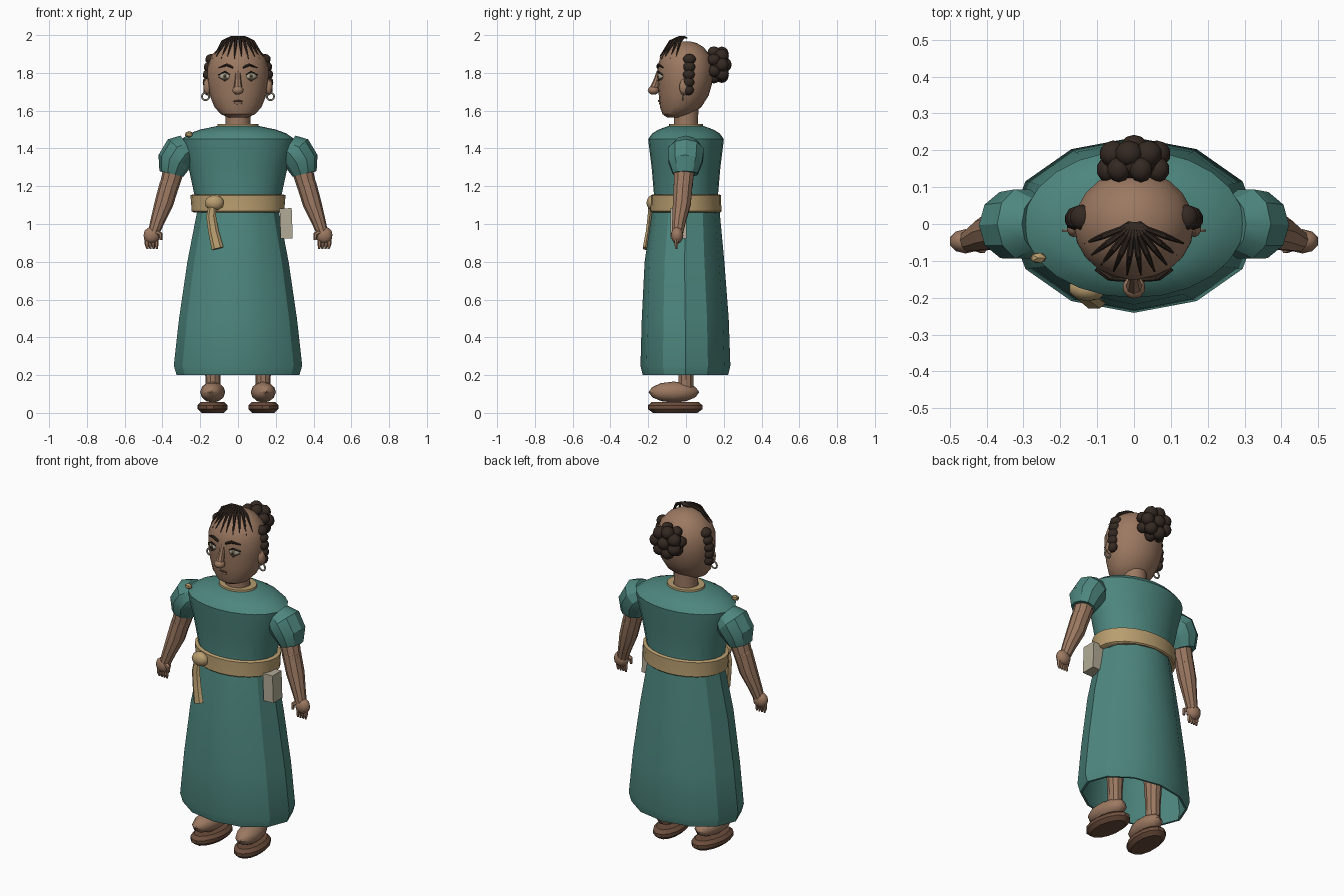
import bpy, bmesh, math
from mathutils import Vector, Matrix

cube = bpy.data.objects.get("Cube")
if cube:
    bpy.data.objects.remove(cube)


def material(name, r, g, b):
    m = bpy.data.materials.new(name)
    m.use_nodes = True
    m.diffuse_color = (r, g, b, 1)
    node = m.node_tree.nodes["Principled BSDF"]
    node.inputs["Base Color"].default_value = (r, g, b, 1)
    node.inputs["Roughness"].default_value = 0.8
    return m


SKIN = material("brown skin", .33, .19, .12)
TEAL = material("teal cloth", .075, .24, .21)
TAN = material("tan sash", .48, .34, .16)
HAIR = material("dark hair", .035, .022, .016)
SOLE = material("sole leather", .15, .075, .045)
CREAM = material("cream", .45, .41, .31)
IRIS = material("olive iris", .11, .10, .06)
LIP = material("dark lip", .15, .065, .05)


def finish(name, bm, mat, smooth=True):
    bmesh.ops.recalc_face_normals(bm, faces=bm.faces[:])
    mesh = bpy.data.meshes.new(name)
    bm.to_mesh(mesh)
    bm.free()
    mesh.materials.append(mat)
    obj = bpy.data.objects.new(name, mesh)
    bpy.context.collection.objects.link(obj)
    if smooth:
        bpy.ops.object.select_all(action='DESELECT')
        obj.select_set(True)
        bpy.context.view_layer.objects.active = obj
        bpy.ops.object.shade_smooth_by_angle(angle=math.radians(32))
    return obj


def skin_rings(name, frames, sides, mat, caps=True):
    """Bridge elliptical rings given as (centre, u axis, v axis)."""
    bm = bmesh.new()
    rings = []
    for c, u, v in frames:
        angles = [math.tau * k / sides for k in range(sides)]
        rings.append([bm.verts.new(c + u * math.cos(a) + v * math.sin(a)) for a in angles])
    for a, b in zip(rings, rings[1:]):
        for k in range(sides):
            j = (k + 1) % sides
            bm.faces.new((a[k], a[j], b[j], b[k]))
    if caps:
        bm.faces.new(rings[0])
        bm.faces.new(rings[-1])
    return finish(name, bm, mat)


def loft(name, rows, sides, mat, x=0, caps=True):
    """Level rings: rows of (z, x radius, y radius, y centre)."""
    frames = [(Vector((x, y, z)), Vector((rx, 0, 0)), Vector((0, ry, 0))) for z, rx, ry, y in rows]
    return skin_rings(name, frames, sides, mat, caps)


def tube(name, pts, radii, sides, mat, ref=(0, 1, 0), flat=1.0):
    """Rings square to a path; flat scales the thickness along ref."""
    pts = [Vector(p) for p in pts]
    frames = []
    for i, p in enumerate(pts):
        t = (pts[min(i + 1, len(pts) - 1)] - pts[max(i - 1, 0)]).normalized()
        u = Vector(ref).cross(t).normalized()
        frames.append((p, u * radii[i], t.cross(u) * radii[i] * flat))
    return skin_rings(name, frames, sides, mat)


def ball(name, centre, radii, mat, detail=2, turn=0):
    bm = bmesh.new()
    bmesh.ops.create_icosphere(bm, subdivisions=detail, radius=1)
    m = Matrix.Translation(centre) @ Matrix.Rotation(turn, 4, 'Z') @ Matrix.Diagonal((*radii, 1))
    bmesh.ops.transform(bm, matrix=m, verts=bm.verts)
    return finish(name, bm, mat)


def box(name, centre, size, mat, tilt=0):
    bm = bmesh.new()
    bmesh.ops.create_cube(bm, size=1)
    m = Matrix.Translation(centre) @ Matrix.Rotation(tilt, 4, 'Y') @ Matrix.Diagonal((*size, 1))
    bmesh.ops.transform(bm, matrix=m, verts=bm.verts)
    return finish(name, bm, mat, False)


# Dress: bodice, skirt with turned hem, neckline
loft("bodice", [(1.06, .215, .17, 0), (1.16, .232, .17, 0), (1.3, .262, .182, 0),
                (1.41, .292, .196, 0), (1.45, .298, .2, 0), (1.48, .255, .178, 0),
                (1.5, .2, .145, 0), (1.52, .105, .09, 0)], 24, TEAL)
loft("skirt", [(1.1, .21, .175, 0), (.8, .268, .211, -.008), (.5, .312, .23, -.004),
               (.25, .34, .238, -.003), (.2, .325, .226, -.003), (.2, .312, .215, -.003),
               (.25, .322, .224, -.003), (.6, .285, .21, -.005)], 12, TEAL, caps=False)
loft("neckline", [(1.512, .11, .092, 0), (1.53, .107, .09, 0), (1.53, .07, .065, 0)],
     20, TAN, caps=False)

# Sash with knot, hanging tail and shoulder pin
loft("sash", [(1.062, .236, .182, 0), (1.068, .246, .188, 0), (1.11, .248, .186, 0),
              (1.152, .252, .186, 0), (1.157, .238, .176, 0)], 24, TAN)
ball("sash_knot", (-.125, -.175, 1.112), (.052, .035, .042), TAN)
tube("sash_tail", [(-.135, -.19, 1.1), (-.142, -.192, 1.04), (-.13, -.2, .96), (-.108, -.215, .87)],
     [.02, .026, .028, .032], 6, TAN, flat=.5)
ball("shoulder_pin", (-.26, -.092, 1.475), (.024, .016, .018), TAN, 1)
box("belt_pouch", (.255, -.04, 1.003), (.064, .085, .16), CREAM, math.radians(-2))

# Neck and head
loft("neck", [(1.48, .07, .067, 0), (1.54, .066, .065, 0), (1.62, .07, .068, 0)], 14, SKIN)
loft("head", [(1.564, .05, .05, -.05), (1.582, .092, .08, -.045), (1.62, .125, .11, -.028),
              (1.68, .149, .132, -.012), (1.76, .163, .147, -.004), (1.83, .162, .149, -.003),
              (1.89, .142, .131, -.002), (1.935, .1, .095, 0), (1.958, .058, .056, 0),
              (1.967, .02, .02, 0)], 20, SKIN)

# Nose and mouth
tube("nose_bridge", [(0, -.14, 1.81), (0, -.155, 1.76), (0, -.172, 1.71)], [.014, .017, .024], 8, SKIN)
ball("nose_tip", (0, -.172, 1.708), (.031, .031, .024), SKIN)
tube("mouth", [(-.04, -.128, 1.648), (0, -.143, 1.652), (.04, -.128, 1.648)],
     [.003, .006, .003], 6, LIP, ref=(0, 0, 1))
ball("lower_lip", (0, -.132, 1.64), (.026, .012, .008), SKIN)

for s, side in ((1, "left"), (-1, "right")):
    # Eyes, lashes and brows
    ball(side + "_eye", (s * .07, -.13, 1.782), (.032, .018, .022), CREAM, turn=s * .4)
    ball(side + "_iris", (s * .068, -.146, 1.782), (.012, .005, .014), IRIS)
    ball(side + "_pupil", (s * .068, -.151, 1.782), (.006, .003, .007), HAIR, 1)
    tube(side + "_lash", [(s * .036, -.141, 1.787), (s * .07, -.148, 1.806), (s * .105, -.124, 1.789)],
         [.003, .005, .003], 6, HAIR, ref=(0, 0, 1))
    tube(side + "_lower_lid", [(s * .038, -.14, 1.777), (s * .07, -.147, 1.759), (s * .103, -.124, 1.776)],
         [.002, .004, .002], 6, SOLE, ref=(0, 0, 1))
    tube(side + "_brow", [(s * .025, -.15, 1.828), (s * .06, -.147, 1.843), (s * .102, -.12, 1.828)],
         [.007, .008, .003], 6, HAIR, ref=(0, 0, 1))

    # Ears with hoop earrings
    ball(side + "_ear", (s * .163, -.01, 1.725), (.02, .026, .045), SKIN)
    hoop = [Vector((s * .172 + .019 * math.cos(a), -.018, 1.675 + .019 * math.sin(a)))
            for a in [math.tau * k / 14 for k in range(15)]]
    tube(side + "_earring", hoop, [.005] * 15, 6, CREAM)

    # Coiled side braids
    for k in range(5):
        f = k / 4
        ball(f"{side}_braid_{k + 1}", (s * (.142 + .02 * math.sin(f * 2)), .018 - .006 * f, 1.872 - .162 * f),
             (.032 - .008 * f, .035 - .005 * f, .029), HAIR)

    # Puffed sleeves
    tube(side + "_sleeve", [(s * .265, 0, 1.41), (s * .302, 0, 1.385), (s * .338, -.003, 1.33),
                            (s * .353, -.004, 1.265), (s * .352, -.004, 1.272)],
         [.07, .094, .09, .065, .045], 10, TEAL, flat=1.05)

    # Arms with elbow cuff and hand
    tube(side + "_upper_arm", [(s * .31, -.005, 1.37), (s * .345, -.01, 1.27), (s * .367, -.015, 1.19)],
         [.058, .055, .05], 10, SKIN)
    ball(side + "_elbow", (s * .365, -.015, 1.205), (.052, .052, .045), SKIN)
    tube(side + "_forearm", [(s * .363, -.015, 1.21), (s * .392, -.022, 1.11), (s * .428, -.038, 1.01),
                             (s * .446, -.045, .955)], [.052, .05, .037, .031], 10, SKIN)
    ball(side + "_hand", (s * .457, -.047, .94), (.045, .033, .046), SKIN)
    for k in range(4):
        x = s * (.432 + .017 * k)
        tube(f"{side}_finger_{k + 1}", [(x, -.048, .93), (x, -.053, .892), (x - s * .003, -.05, .868)],
             [.013, .011, .005], 6, SKIN)
    tube(side + "_thumb", [(s * .435, -.06, .96), (s * .41, -.068, .945), (s * .408, -.068, .915)],
         [.013, .013, .007], 6, SKIN)

    # Legs, feet and soles
    loft(side + "_leg", [(.1, .038, .04, 0), (.22, .041, .042, 0), (.45, .055, .056, 0),
                         (.8, .075, .075, 0)], 10, SKIN, x=s * .133)
    ball(side + "_foot", (s * .134, -.064, .11), (.066, .135, .056), SKIN, turn=s * .1)
    sole = loft(side + "_sole", [(0, .06, .12, 0), (.02, .08, .147, 0), (.04, .08, .147, 0),
                                 (.058, .062, .125, 0)], 14, SOLE)
    sole.location = (s * .134, -.057, 0)
    sole.rotation_euler.z = s * .1

# Hair bun: a core studded with curls
ball("bun_core", (0, .165, 1.843), (.085, .055, .085), HAIR)
ball("bun_curl_centre", (0, .212, 1.843), (.036, .03, .036), HAIR)
for k in range(7):
    a = math.tau * k / 7
    ball(f"bun_curl_{k + 1}", (.062 * math.cos(a), .19, 1.843 + .06 * math.sin(a)), (.038, .037, .038), HAIR)
    a += .4
    ball(f"bun_edge_curl_{k + 1}", (.07 * math.cos(a), .148, 1.843 + .068 * math.sin(a)), (.032, .035, .032), HAIR)

# Fringe strands fanning over the forehead
for k in range(10):
    t = math.radians(-68 + 136 * k / 9)
    tip = Vector((.145 * math.sin(t), -.14 * math.cos(t), 1.875 + .012 * (k % 2)))
    root = Vector((-.012 + .003 * k, .005, 1.985))
    mid = Vector((tip.x * .6, tip.y * .6, 1.966))
    near = Vector((tip.x * .25, tip.y * .25, 1.989))
    tube(f"fringe_{k + 1}", [root, near, mid, tip], [.004, .008, .009, .002], 6, HAIR, ref=(0, 0, 1))
